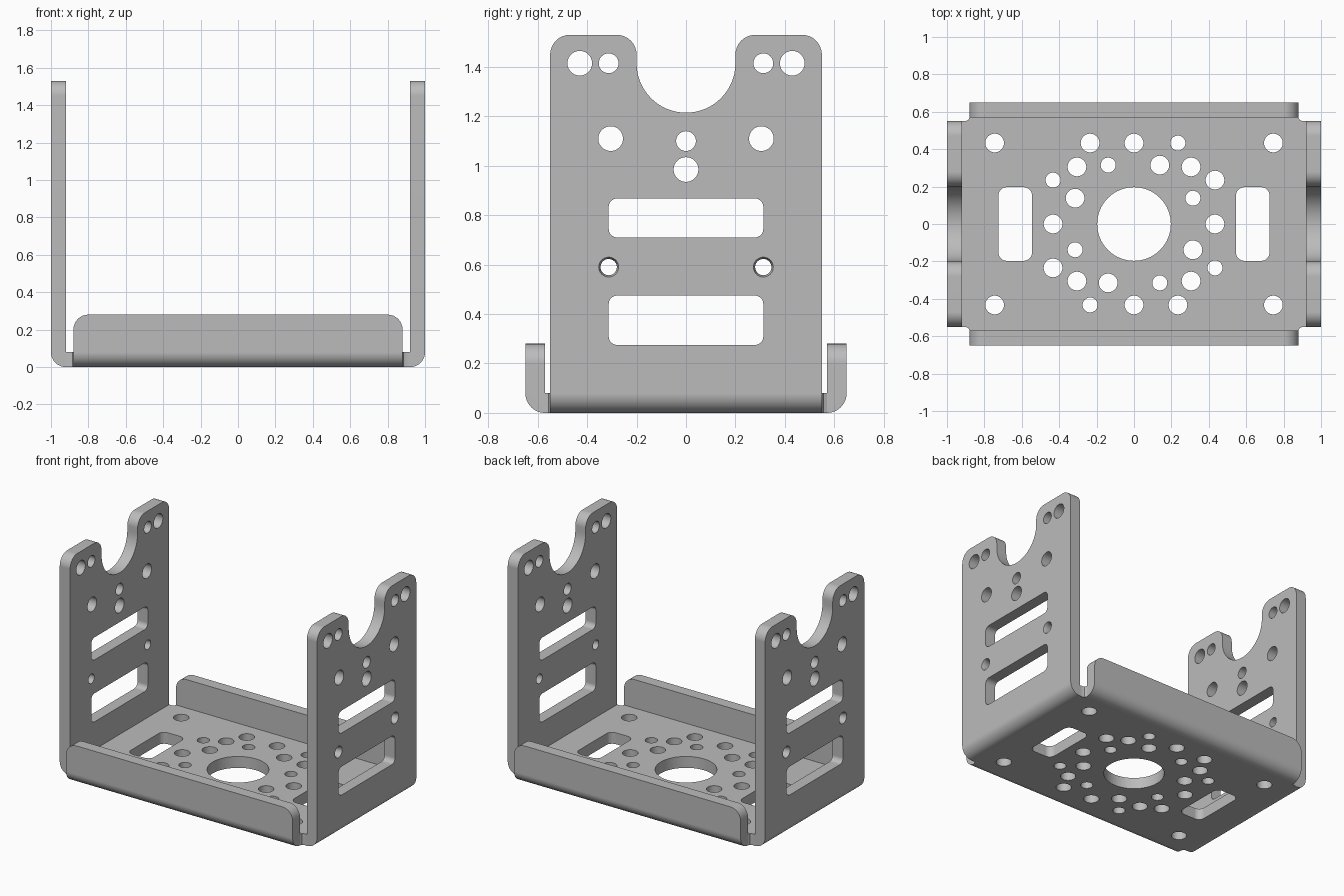
import bpy
import bmesh
from math import cos, sin, pi, radians
from mathutils import Matrix

if "Cube" in bpy.data.objects:
    bpy.data.objects.remove(bpy.data.objects["Cube"])

T = 0.08          # sheet thickness
HALF_X, HALF_Y = 0.92, 0.57   # flat floor between the bends

steel = bpy.data.materials.new("grey_metal")
steel.use_nodes = True
GREY = (0.5, 0.5, 0.5, 1)
steel.diffuse_color = GREY
steel.node_tree.nodes["Principled BSDF"].inputs["Base Color"].default_value = GREY


# Outline helpers: lists of 2D points, counter-clockwise
def arc(cx, cy, r, a0, a1, n=8):
    angles = [radians(a0 + (a1 - a0) * i / n) for i in range(n + 1)]
    return [(cx + r * cos(a), cy + r * sin(a)) for a in angles]


def circle(cx, cy, r):
    return arc(cx, cy, r, 0, 360, 40)[:-1]


def slot(x0, x1, y0, y1, r):
    return (arc(x1 - r, y1 - r, r, 0, 90) + arc(x0 + r, y1 - r, r, 90, 180)
            + arc(x0 + r, y0 + r, r, 180, 270) + arc(x1 - r, y0 + r, r, 270, 360))


def prism(bm, pts, w0, w1, scale=1.0):
    """Extrude an outline along local z, optionally scaling the far end."""
    n = len(pts)
    cx, cy = sum(p[0] for p in pts) / n, sum(p[1] for p in pts) / n
    low = [bm.verts.new((x, y, w0)) for x, y in pts]
    high = [bm.verts.new((cx + (x - cx) * scale, cy + (y - cy) * scale, w1)) for x, y in pts]
    bm.faces.new(low[::-1])
    bm.faces.new(high)
    for i in range(n):
        j = (i + 1) % n
        bm.faces.new((low[i], low[j], high[j], high[i]))


def to_object(name, bm):
    mesh = bpy.data.meshes.new(name)
    bm.to_mesh(mesh)
    bm.free()
    obj = bpy.data.objects.new(name, mesh)
    bpy.context.collection.objects.link(obj)
    return obj


def select(obj):
    bpy.ops.object.select_all(action='DESELECT')
    obj.select_set(True)
    bpy.context.view_layer.objects.active = obj


def cut(obj, outlines, w0=-0.1, w1=T + 0.1, scale=1.0):
    bm = bmesh.new()
    for pts in outlines:
        prism(bm, pts, w0, w1, scale)
    cutter = to_object("cutter", bm)
    cutter.hide_render = True
    mod = obj.modifiers.new("holes", 'BOOLEAN')
    mod.operation, mod.solver, mod.object = 'DIFFERENCE', 'EXACT', cutter
    select(obj)
    bpy.ops.object.modifier_apply(modifier=mod.name)
    bpy.data.objects.remove(cutter)


def plate(name, outline, bend=False):
    """Flat sheet, with a rounded bend along its lower outer edge if wanted."""
    bm = bmesh.new()
    prism(bm, outline, 0, T)
    if bend:
        edge = [e for e in bm.edges
                if all(abs(v.co.y) < 1e-5 and v.co.z > T - 1e-5 for v in e.verts)]
        bmesh.ops.bevel(bm, geom=edge, offset=T - 0.001, segments=10,
                        profile=0.5, affect='EDGES')
    return to_object(name, bm)


def finish(obj):
    obj.data.materials.clear()
    obj.data.materials.append(steel)
    select(obj)
    bpy.ops.object.shade_smooth_by_angle(angle=radians(30))
    normals = obj.modifiers.new("flat_normals", 'WEIGHTED_NORMAL')
    normals.keep_sharp = True


def stand_up(obj, distance, turn):
    """Local x, y, thickness become across, up, outward; then turn about z."""
    upright = Matrix(((0, 0, 1, distance), (1, 0, 0, 0), (0, 1, 0, 0), (0, 0, 0, 1)))
    obj.data.transform(Matrix.Rotation(turn, 4, 'Z') @ upright)


# Floor with small relief fillets in its corners
corner = [(HALF_X, 0.55), (0.9, 0.55), (0.886, 0.556), (0.88, HALF_Y)]
outline = (corner + [(-x, y) for x, y in corner[::-1]]
           + [(-x, -y) for x, y in corner] + [(x, -y) for x, y in corner[::-1]])
floor = plate("floor_plate", outline)

# Floor holes: a quarter pattern turned four times, plus slots and corners
BIG, SMALL = 0.05, 0.04
quarter = [(0, 0.433, BIG), (-0.235, 0.433, BIG), (0.235, 0.433, SMALL),
           (-0.305, 0.305, BIG), (-0.138, 0.315, SMALL), (0.138, 0.315, BIG)]
holes = [circle(0, 0, 0.197)]
for x, y, r in quarter:
    for _ in range(4):
        holes.append(circle(x, y, r))
        x, y = y, -x
for s in (-1, 1):
    holes += [circle(s * 0.745, t * 0.433, BIG) for t in (-1, 1)]
    holes.append(slot(s * 0.635 - 0.09, s * 0.635 + 0.09, -0.197, 0.197, 0.045))
cut(floor, holes)
finish(floor)

# Tall side walls with a half-round cradle in the top
W, TOP, R = 0.55, 1.53, 0.08
wall_outline = ([(-W, 0), (W, 0)] + arc(W - R, TOP - R, R, 0, 90)
                + arc(0.2 + R, TOP - R, R, 90, 180)
                + arc(0, 1.415, 0.2, 0, -180, 32)
                + arc(-0.2 - R, TOP - R, R, 0, 90) + arc(-W + R, TOP - R, R, 90, 180))
wall_holes = [circle(0, 1.10, SMALL), circle(0, 0.985, BIG),
              slot(-0.313, 0.313, 0.71, 0.868, 0.035),
              slot(-0.313, 0.313, 0.275, 0.475, 0.035)]
for s in (-1, 1):
    wall_holes += [circle(s * 0.43, 1.415, BIG), circle(s * 0.313, 1.415, SMALL),
                   circle(s * 0.305, 1.11, BIG), circle(s * 0.313, 0.59, 0.033)]
sinks = [circle(s * 0.313, 0.59, 0.032) for s in (-1, 1)]
for name, turn in (("left_wall", 0), ("right_wall", pi)):
    wall = plate(name, wall_outline, bend=True)
    cut(wall, wall_holes)
    cut(wall, sinks, T - 0.025, T + 0.002, 1.28)   # countersinks on the outside
    stand_up(wall, HALF_X, turn)
    finish(wall)

# Low front and back lips
lip_outline = ([(-0.88, 0), (0.88, 0)] + arc(0.88 - R, 0.28 - R, R, 0, 90)
               + arc(-0.88 + R, 0.28 - R, R, 90, 180))
for name, turn in (("front_lip", -pi / 2), ("back_lip", pi / 2)):
    lip = plate(name, lip_outline, bend=True)
    stand_up(lip, HALF_Y, turn)
    finish(lip)
